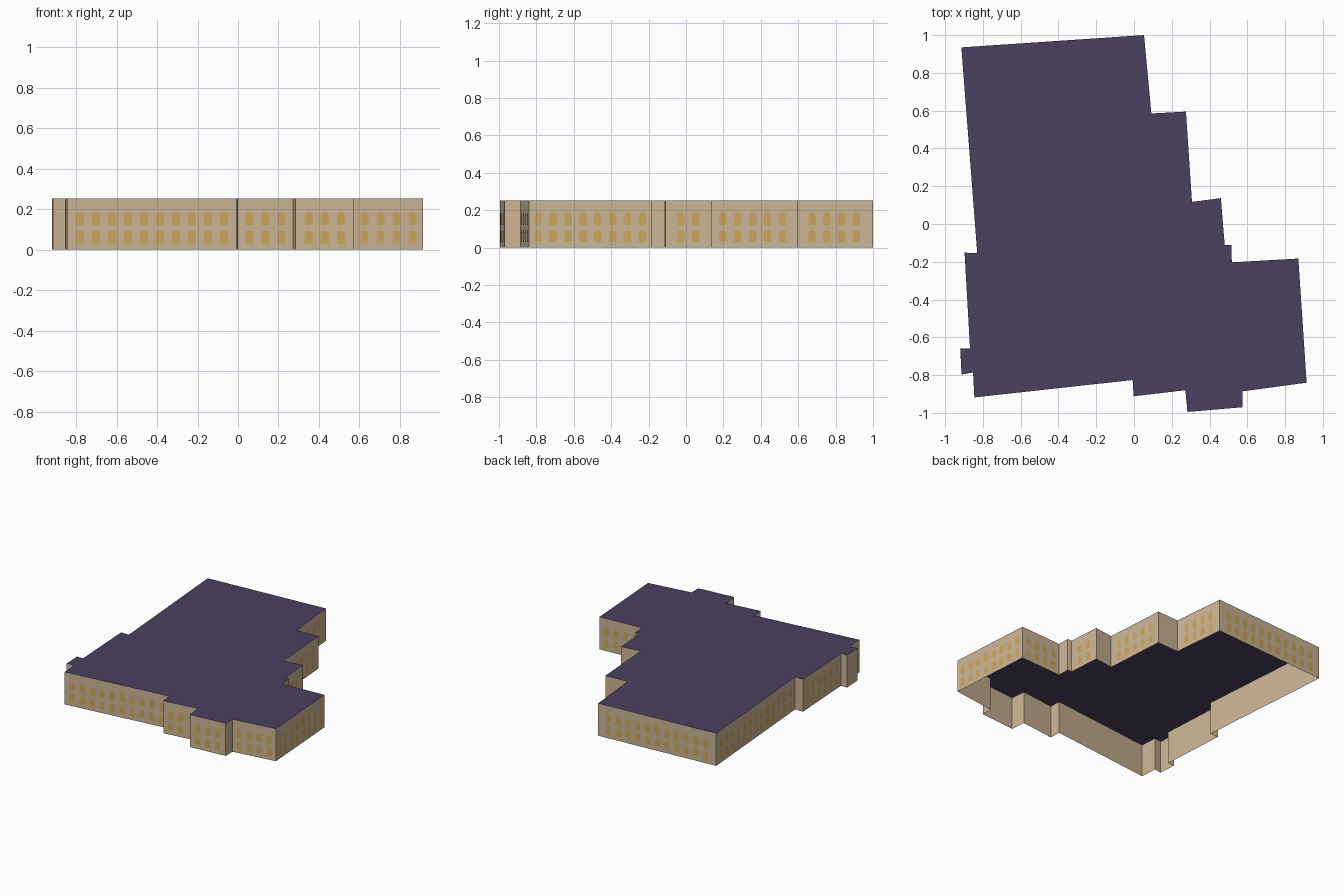
import bpy, math
from mathutils import Vector

cube = bpy.data.objects.get("Cube")
if cube:
    bpy.data.objects.remove(cube, do_unlink=True)

HEIGHT = 0.252
SPACING = 0.0795      # distance between window centres
MARGIN = 0.021        # plain wall kept at the ends of a facade


def material(name, rgb):
    m = bpy.data.materials.new(name)
    m.use_nodes = True
    color = (*rgb, 1)
    m.diffuse_color = color
    bsdf = m.node_tree.nodes["Principled BSDF"]
    bsdf.inputs["Base Color"].default_value = color
    bsdf.inputs["Roughness"].default_value = 0.9
    return m


def mesh_object(name, verts, faces, mat):
    me = bpy.data.meshes.new(name)
    me.from_pydata(verts, [], faces)
    me.materials.append(mat)
    ob = bpy.data.objects.new(name, me)
    bpy.context.collection.objects.link(ob)
    return ob


stone = material("sand stone", (0.61, 0.47, 0.31))
slate = material("purple slate", (0.07, 0.052, 0.115))
glass = material("amber window", (0.62, 0.39, 0.115))

# Building footprint, counter-clockwise from the front corner
outline = [
    (-0.845, -0.918), (-0.007, -0.826), (-0.002, -0.912), (0.272, -0.88),
    (0.283, -0.995), (0.574, -0.97), (0.574, -0.886), (0.914, -0.84),
    (0.87, -0.183), (0.518, -0.203), (0.515, -0.112), (0.48, -0.11),
    (0.46, 0.137), (0.307, 0.117), (0.275, 0.595), (0.092, 0.585),
    (0.053, 1.0), (-0.914, 0.935), (-0.83, -0.153), (-0.897, -0.152),
    (-0.868, -0.66), (-0.92, -0.66), (-0.913, -0.797), (-0.852, -0.786),
]
count = len(outline)

# Outer walls, open underneath
base = [(x, y, 0) for x, y in outline]
top = [(x, y, HEIGHT) for x, y in outline]
wall_faces = [(i, (i + 1) % count, (i + 1) % count + count, i + count)
              for i in range(count)]
mesh_object("outer_walls", base + top, wall_faces, stone)

# Flat roof
mesh_object("flat_roof", top, [tuple(range(count))], slate)

# Arched window profile: straight sides with a rounded head
HALF, SPRING = 0.02, 0.045
arch = [(-HALF, 0), (HALF, 0)]
arch += [(HALF * math.cos(a), SPRING + HALF * math.sin(a))
         for a in (math.pi * k / 8 for k in range(9))]

# Two rows of windows centred on every long facade
verts, faces = [], []
for i in range(count):
    a, b = Vector(outline[i]), Vector(outline[(i + 1) % count])
    length = (b - a).length
    if length < 0.2:
        continue
    along = (b - a).normalized()
    outward = Vector((along.y, -along.x)) * 0.0015
    n = int((length - MARGIN) / SPACING)
    for k in range(n):
        centre = (a + b) / 2 + along * (k - (n - 1) / 2) * SPACING + outward
        for sill in (0.03, 0.122):
            start = len(verts)
            for u, v in arch:
                p = centre + along * u
                verts.append((p.x, p.y, sill + v))
            faces.append(tuple(range(start, len(verts))))
mesh_object("arched_windows", verts, faces, glass)
